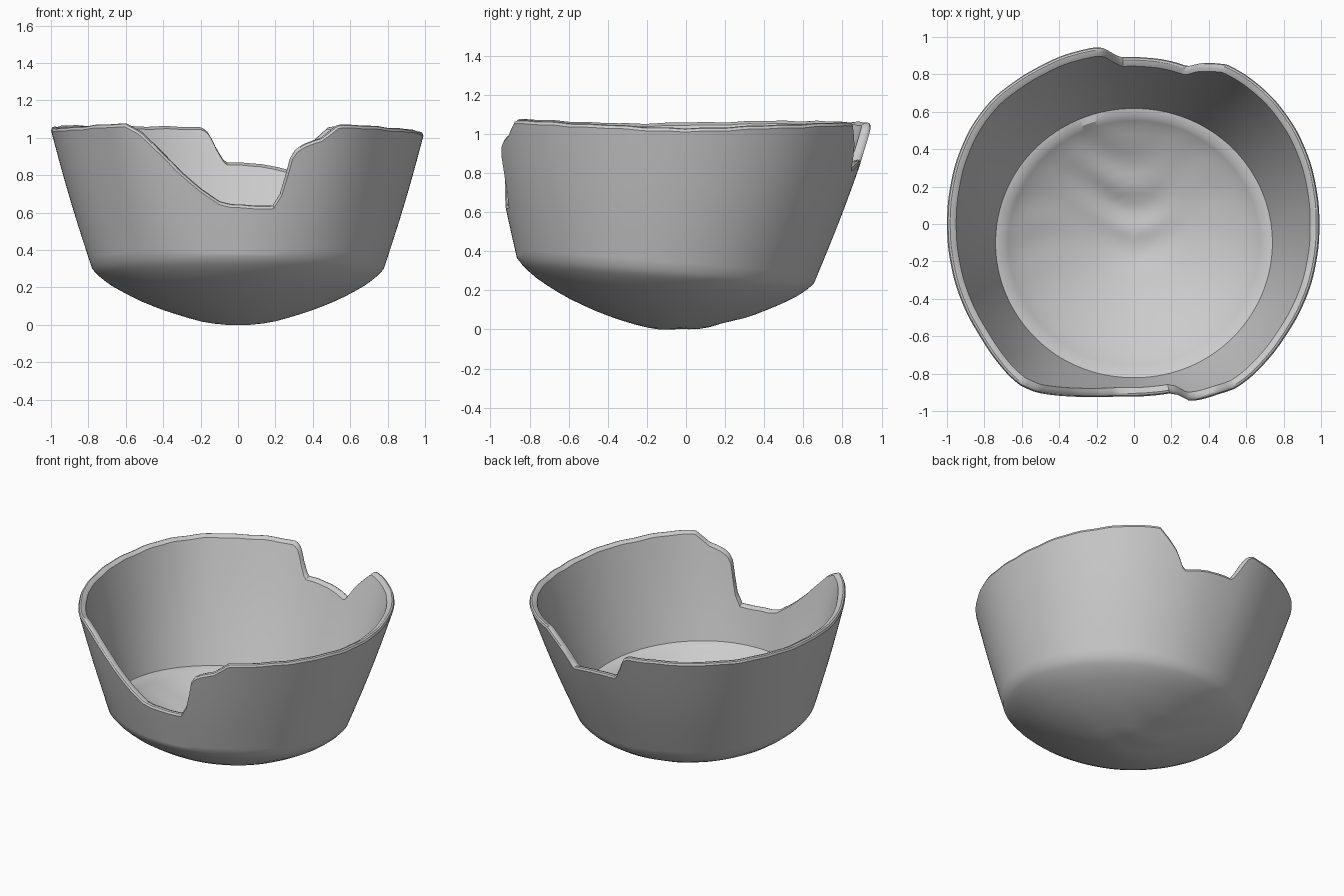
import bpy, bmesh, math

if "Cube" in bpy.data.objects:
    bpy.data.objects.remove(bpy.data.objects["Cube"])

SEG = 288
WALL = 16
THICK = 0.05


def interp(table, v):
    """Piecewise linear lookup in a list of (key, value)."""
    if v <= table[0][0]:
        return table[0][1]
    for (a, p), (b, q) in zip(table, table[1:]):
        if v <= b:
            return p + (q - p) * (v - a) / (b - a)
    return table[-1][1]


# Rim outline: angle in degrees -> radius, and angle -> height
RIM_R = [(0, 1.0), (35, 1.01), (53, 1.0), (62, .985), (90, .955), (102, .97), (127, .99),
         (142, 1.015), (180, 1.0), (218, 1.02), (235, 1.06), (252, 1.025), (270, 1.0),
         (290, 1.025), (303, 1.035), (322, 1.01), (360, 1.0)]
RIM_Z = [(0, 1.03), (30, 1.05), (60, 1.065), (102, 1.06), (150, 1.07), (180, 1.06),
         (200, 1.055), (235, 1.08), (303, 1.075), (335, 1.05), (360, 1.03)]
# Broken edges: x -> height
FRONT_GAP = [(-.61, 1.08), (-.53, 1.04), (-.42, .93), (-.34, .85), (-.2, .73), (-.1, .665),
             (-.03, .645), (.19, .64), (.235, .71), (.27, .82), (.30, .93), (.35, .965),
             (.45, 1.0), (.55, 1.08)]
BACK_GAP = [(-.2, 1.06), (-.16, 1.03), (-.12, .95), (-.07, .87), (.12, .865), (.22, .845),
            (.29, .83), (.36, .93), (.43, 1.0), (.5, 1.065)]
# Rounded underside: share of radius -> share of height
DOME = [(0, 0), (.13, .015), (.26, .075), (.38, .16), (.51, .27), (.64, .40), (.77, .56),
        (.87, .71), (.95, .86), (1, 1)]


def smooth_radius(deg):
    return sum(interp(RIM_R, (deg + d) % 360) for d in (-6, -3, 0, 3, 6)) / 5


def shoulder(a, inset=0.0):
    """Tilted ring where the wall meets the underside."""
    x, y = (.78 - inset) * math.cos(a), -.105 + (.76 - inset) * math.sin(a)
    return x, y, .295 - .085 * y


def wall_point(a, z, inset=0.0):
    x0, y0, z0 = shoulder(a, inset)
    r = smooth_radius(math.degrees(a) % 360) - inset
    t = (z - z0) / (1.05 - z0)
    t += .035 * math.sin(math.pi * max(0, min(1, t)))
    return x0 + (r * math.cos(a) - x0) * t, y0 + (r * math.sin(a) - y0) * t, z


def top_height(a):
    base = interp(RIM_Z, math.degrees(a) % 360)
    gap = FRONT_GAP if math.sin(a) < 0 else BACK_GAP
    z = base
    for _ in range(5):
        x = wall_point(a, z)[0]
        z = min(base, interp(gap, x)) if gap[0][0] < x < gap[-1][0] else base
    return z + .003 * math.sin(23 * a) * math.sin(7 * a)


def bumps(x, y):
    """Soft unevenness in the middle of the floor."""
    fade = math.exp(-((x + .1) ** 2 + (y - .1) ** 2) / .13)
    return .013 * fade * math.sin(26 * y + 2.5 * math.cos(7 * x)) * math.cos(5 * x + 2 * y)


def dome_point(a, f, inset=0.0, lift=0.0):
    x, y, z = shoulder(a, inset)
    px, py = x * f, -.105 * (1 - f) + y * f
    # keep the lowest point close to the centre
    py += .05 * (1 - f)
    pz = z * interp(DOME, f) * (1 - lift * .5) + lift
    return px, py, pz + bumps(px, py) * (1 if inset else .3)


bm = bmesh.new()
rings = []
angles = [2 * math.pi * i / SEG for i in range(SEG)]
tops = [top_height(a) for a in angles]


def ring(fn):
    rings.append([bm.verts.new(fn(a, h)) for a, h in zip(angles, tops)])


dome_steps = [.04, .1, .17, .25, .33, .42, .5, .58, .66, .74, .81, .87, .92, .96]

# Underside, from centre to shoulder
for f in dome_steps:
    ring(lambda a, h: dome_point(a, f))

# Outer wall
for k in range(WALL + 1):
    def outer(a, h, t=k / WALL):
        z0 = shoulder(a)[2]
        return wall_point(a, z0 + (h - .018 - z0) * t)
    ring(outer)

# Rounded lip
for inset, drop in ((.010, .004), (.022, 0), (.036, .004)):
    ring(lambda a, h: wall_point(a, h - drop, inset))

# Inner wall
for k in range(WALL, -1, -1):
    def inner(a, h, t=k / WALL):
        z0 = shoulder(a, THICK)[2] + .03
        return wall_point(a, z0 + (h - .014 - z0) * t, THICK)
    ring(inner)

# Inner floor, from edge to centre
for f in reversed(dome_steps):
    ring(lambda a, h: dome_point(a, f, THICK, .06))

for lo, hi in zip(rings, rings[1:]):
    for i in range(SEG):
        j = (i + 1) % SEG
        bm.faces.new((lo[i], lo[j], hi[j], hi[i]))

# Close the centre of the underside and the floor
bm.faces.new(list(reversed(rings[0])))
bm.faces.new(rings[-1])
bmesh.ops.recalc_face_normals(bm, faces=bm.faces)

mesh = bpy.data.meshes.new("broken_bowl")
bm.to_mesh(mesh)
bm.free()
bowl = bpy.data.objects.new("broken_bowl", mesh)
bpy.context.collection.objects.link(bowl)

# Stand it on the ground
low = min(v.co.z for v in mesh.vertices)
for v in mesh.vertices:
    v.co.z -= low

bpy.context.view_layer.objects.active = bowl
bowl.select_set(True)
bpy.ops.object.shade_smooth_by_angle(angle=math.radians(32))
